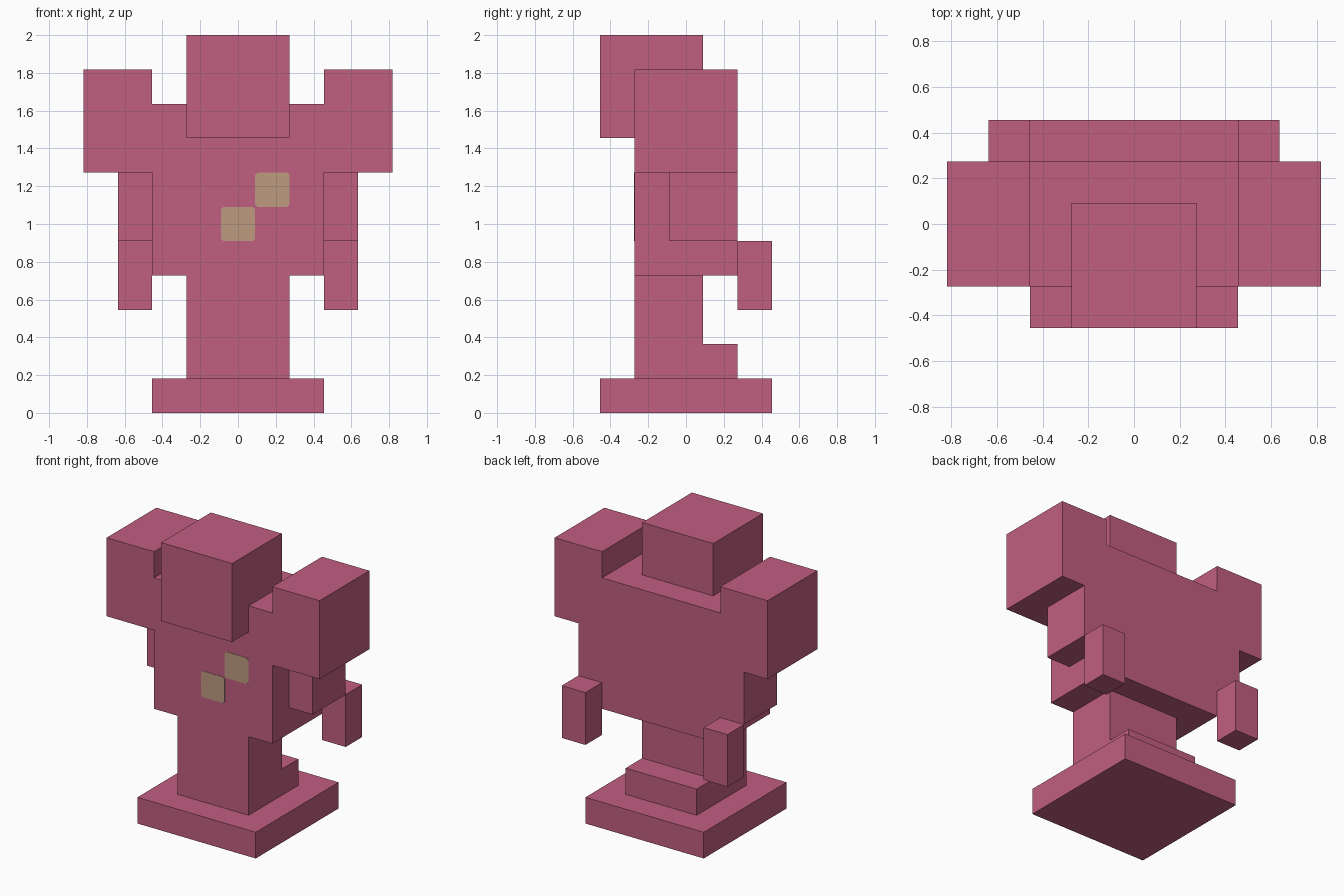
import bpy
import bmesh
from mathutils import Vector

U = 2 / 11  # one block of the design grid

cube = bpy.data.objects.get("Cube")
if cube:
    bpy.data.objects.remove(cube, do_unlink=True)


def make_material(name, rgb):
    mat = bpy.data.materials.new(name)
    mat.use_nodes = True
    mat.diffuse_color = (*rgb, 1)
    bsdf = mat.node_tree.nodes["Principled BSDF"]
    bsdf.inputs["Base Color"].default_value = (*rgb, 1)
    bsdf.inputs["Roughness"].default_value = 0.8
    return mat


pink = make_material("rose pink", (0.527, 0.112, 0.216))
tan = make_material("tan", (0.515, 0.328, 0.216))


def extrude(name, points, axis, start, end, mat):
    """Extrude a flat profile, in blocks, along x (points are y, z) or y (points are x, z)."""
    def place(p, d):
        return Vector((d, p[0], p[1]) if axis == "x" else (p[0], d, p[1])) * U

    bm = bmesh.new()
    face = bm.faces.new([bm.verts.new(place(p, start)) for p in points])
    result = bmesh.ops.extrude_face_region(bm, geom=[face])
    verts = [g for g in result["geom"] if isinstance(g, bmesh.types.BMVert)]
    offset = Vector((end - start, 0, 0) if axis == "x" else (0, end - start, 0)) * U
    bmesh.ops.translate(bm, verts=verts, vec=offset)
    bmesh.ops.recalc_face_normals(bm, faces=bm.faces)
    mesh = bpy.data.meshes.new(name)
    bm.to_mesh(mesh)
    bm.free()
    mesh.materials.append(mat)
    obj = bpy.data.objects.new(name, mesh)
    bpy.context.collection.objects.link(obj)
    return obj


def box(name, x, y, z, mat):
    """Box from block ranges on each axis."""
    corners = [(x[0], z[0]), (x[1], z[0]), (x[1], z[1]), (x[0], z[1])]
    return extrude(name, corners, "y", y[0], y[1], mat)


# Base slab
box("base", (-2.5, 2.5), (-2.5, 2.5), (0, 1), pink)

# Legs with a low step behind, as one side profile
leg_profile = [(-1.5, 1), (1.5, 1), (1.5, 2), (0.5, 2), (0.5, 4), (-1.5, 4)]
extrude("legs", leg_profile, "x", -1.5, 1.5, pink)

# Torso with raised shoulders, as one mirrored front profile
half = [(2.5, 4), (2.5, 7), (4.5, 7), (4.5, 10), (2.5, 10), (2.5, 9)]
torso_profile = half + [(-x, z) for x, z in reversed(half)]
extrude("torso_and_shoulders", torso_profile, "y", -1.5, 1.5, pink)

# Head, hanging over the chest
box("head", (-1.5, 1.5), (-2.5, 0.5), (8, 11), pink)

# Arms, swung back
for side, s in (("left", 1), ("right", -1)):
    x = sorted((2.5 * s, 3.5 * s))
    box(side + "_upper_arm", x, (-0.5, 1.5), (5, 7), pink)
    box(side + "_forearm", x, (1.5, 2.5), (3, 5), pink)

# Chest patches: thin square plates with nipped corners
c, h = 0.43, 0.5
octagon = [(-c, -h), (c, -h), (h, -c), (h, c), (c, h), (-c, h), (-h, c), (-h, -c)]
for name, cx, cz in (("lower_chest_patch", 0, 5.5), ("upper_chest_patch", 1, 6.5)):
    extrude(name, [(cx + x, cz + z) for x, z in octagon], "y", -1.515, -1.495, tan)
